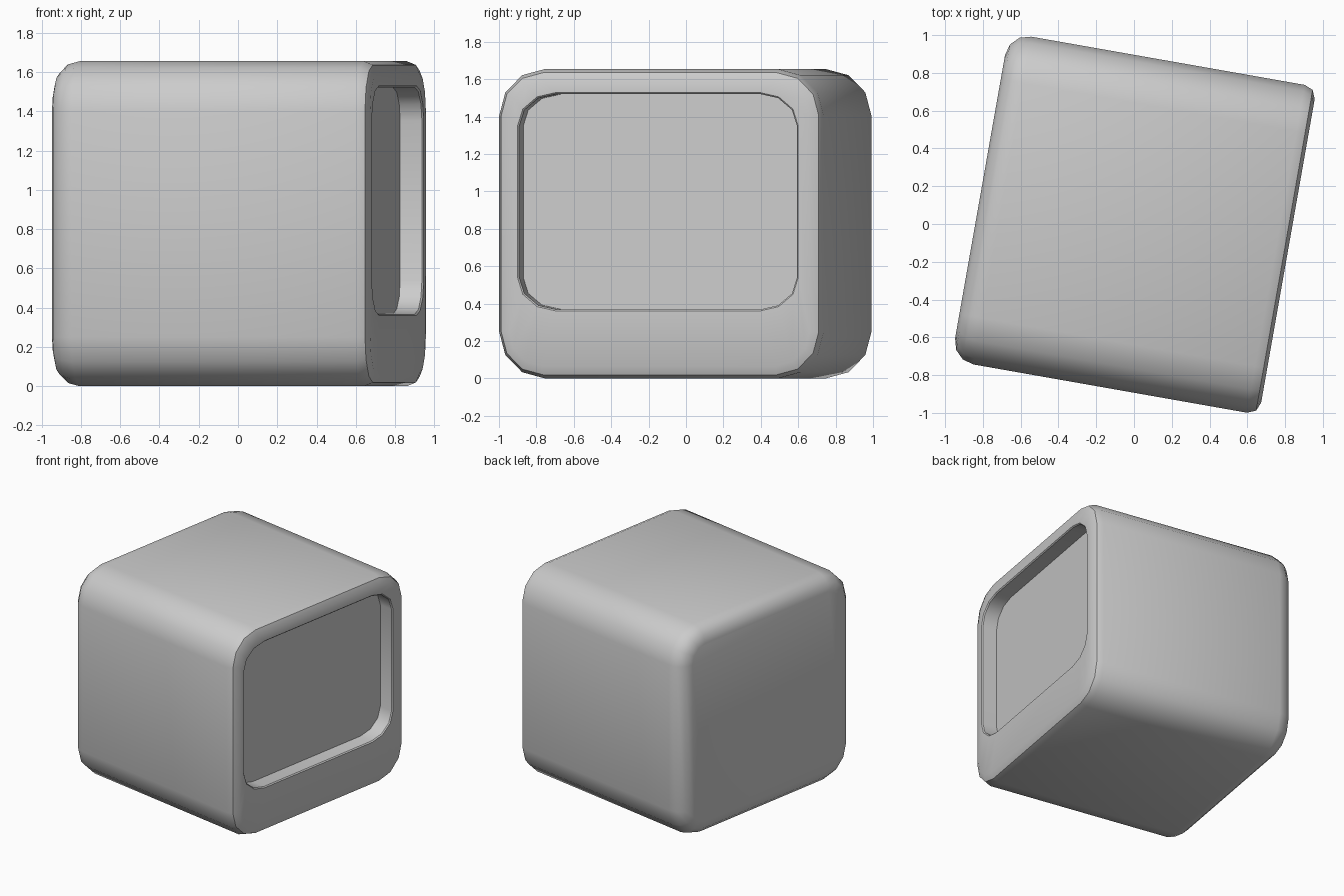
import bpy, bmesh, math
from mathutils import Matrix

if "Cube" in bpy.data.objects:
    bpy.data.objects.remove(bpy.data.objects["Cube"])

HALF_Y, HEIGHT = 0.881, 1.655
BACK, FRONT = -0.835, 0.82
TURN = Matrix.Translation((0.006, -0.008, 0)) @ Matrix.Rotation(math.radians(-10), 4, 'Z')


def rounded_ring(x, half_y, z0, z1, ry, rz, centre_y=0.008, steps=3):
    """Rounded rectangle in the YZ plane."""
    pts = []
    for k, (sy, sz) in enumerate([(1, 1), (-1, 1), (-1, -1), (1, -1)]):
        cy = centre_y + sy * (half_y - ry)
        cz = z1 - rz if sz > 0 else z0 + rz
        for i in range(steps + 1):
            a = math.pi / 2 * (k + i / steps)
            pts.append((x, cy + ry * math.cos(a), cz + rz * math.sin(a)))
    return pts


def shell(x, inset):
    r = 0.25 - inset
    return rounded_ring(x, HALF_Y - inset, inset, HEIGHT - inset, r, r)


def opening(x, inset):
    return rounded_ring(x, 0.762 - inset, 0.36 + inset, 1.53 - inset,
                        0.213 - inset, 0.18 - inset, centre_y=0.0)


def loft(name, rings, cap_first=False, cap_last=False):
    bm = bmesh.new()
    loops = [[bm.verts.new(p) for p in ring] for ring in rings]
    for a, b in zip(loops, loops[1:]):
        n = len(a)
        for i in range(n):
            j = (i + 1) % n
            bm.faces.new((a[i], a[j], b[j], b[i]))
    if cap_first:
        bm.faces.new(loops[0][::-1])
    if cap_last:
        bm.faces.new(loops[-1])
    bm.transform(TURN)
    mesh = bpy.data.meshes.new(name)
    bm.to_mesh(mesh)
    bm.free()
    ob = bpy.data.objects.new(name, mesh)
    bpy.context.collection.objects.link(ob)
    bpy.ops.object.select_all(action='DESELECT')
    ob.select_set(True)
    bpy.context.view_layer.objects.active = ob
    bpy.ops.object.shade_smooth_by_angle(angle=math.radians(35))
    return ob


# Casing: rounded back edge, straight sides, tighter front edge, recess walls
rings = []
for i in range(4):
    a = math.pi / 2 * i / 3
    rings.append(shell(BACK + 0.12 * (1 - math.sin(a)), 0.12 * (1 - math.cos(a))))
rings.reverse()
for i in range(3):
    a = math.pi / 2 * i / 2
    rings.append(shell(FRONT - 0.065 * (1 - math.sin(a)), 0.065 * (1 - math.cos(a))))
# back rim runs from the cap (inset) outward to the full section
back = [shell(BACK + 0.12 * (1 - math.cos(a)), 0.12 * (1 - math.sin(a)))
        for a in (math.pi / 2 * i / 3 for i in range(4))]
front = rings[4:]
recess = [opening(FRONT, 0.0), opening(FRONT - 0.008, 0.008), opening(0.70, 0.01)]
loft("casing", back + front + recess, cap_first=True)

# Flat screen at the bottom of the recess
loft("screen", [opening(0.70, 0.01)], cap_last=True)
